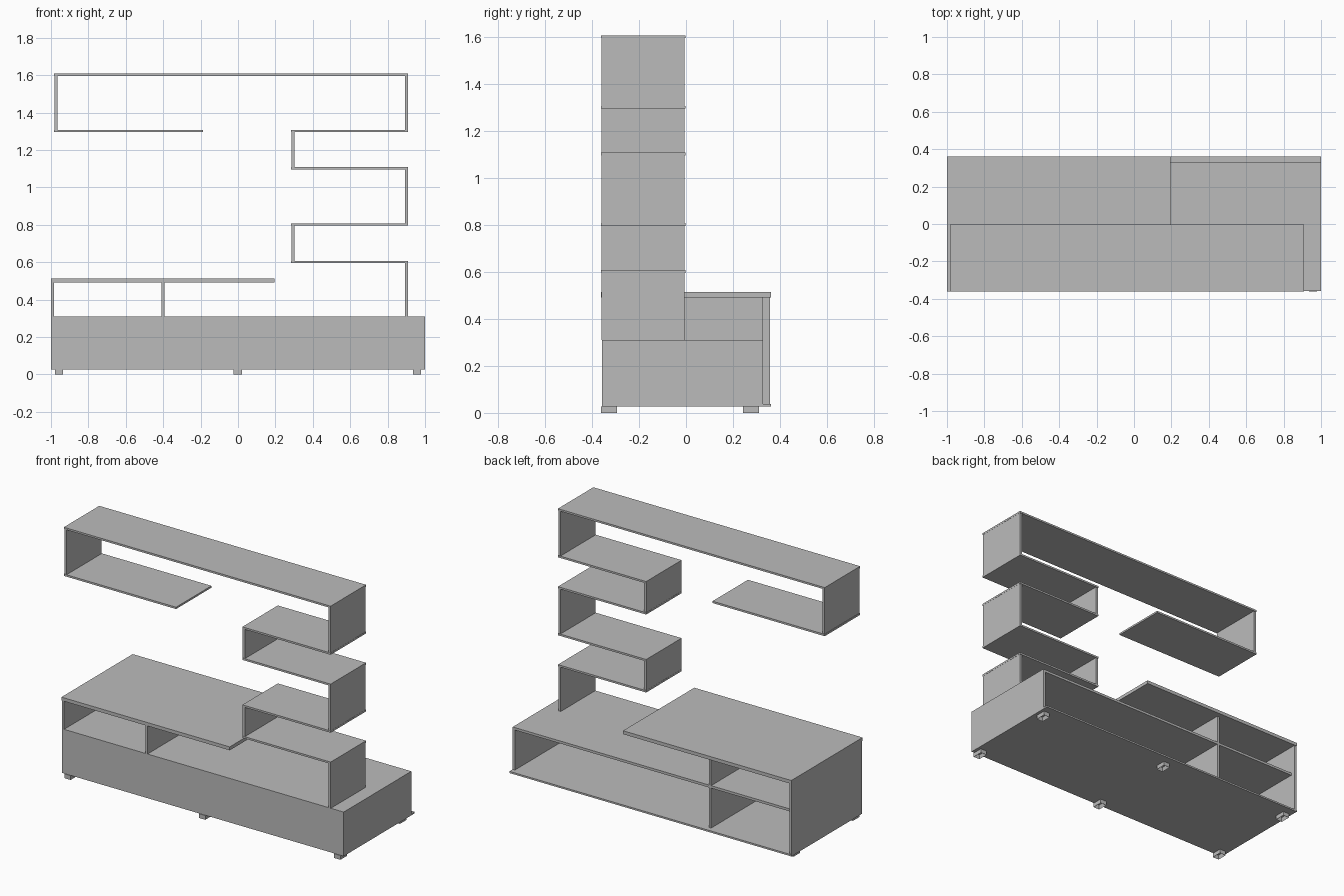
import bpy
import bmesh

cube = bpy.data.objects.get("Cube")
if cube:
    bpy.data.objects.remove(cube, do_unlink=True)

grey = bpy.data.materials.new("light_grey")
grey.use_nodes = True
COLOR = (0.5, 0.5, 0.5, 1)
grey.diffuse_color = COLOR
grey.node_tree.nodes["Principled BSDF"].inputs["Base Color"].default_value = COLOR


def finish(name, bm):
    mesh = bpy.data.meshes.new(name)
    bmesh.ops.recalc_face_normals(bm, faces=bm.faces)
    bm.to_mesh(mesh)
    bm.free()
    mesh.materials.append(grey)
    obj = bpy.data.objects.new(name, mesh)
    bpy.context.collection.objects.link(obj)
    return obj


def board(name, x, y, z):
    """Box spanning the given (low, high) ranges."""
    bm = bmesh.new()
    bmesh.ops.create_cube(bm, size=1)
    for v in bm.verts:
        v.co = [r[0] if c < 0 else r[1] for c, r in zip(v.co, (x, y, z))]
    return finish(name, bm)


T = 0.016                      # upright thickness
FRONT, BACK, INNER = -0.361, 0.361, 0.328
FLOOR, PLATE, DECK = 0.027, 0.038, 0.31

# Low cabinet, open at the back
board("bottom_plate", (-1, 1), (FRONT + T, BACK), (FLOOR, PLATE))
board("front_panel", (-1, 1), (-0.357, -0.357 + T), (FLOOR, DECK))
board("cabinet_top", (-1 + T, 1), (-0.357 + T, INNER), (DECK - T, DECK))
board("right_end_panel", (1 - T, 1), (-0.357 + T, INNER), (PLATE, DECK - T))
board("left_end_panel", (-1, -1 + T), (-0.357 + T, 0.357), (PLATE, 0.492))
board("left_end_front_strip", (-1, -1 + T), (-0.357, -0.357 + T), (DECK, 0.492))
board("lower_divider", (-0.408, -0.392), (-0.357 + T, INNER), (PLATE, DECK - T))
board("upper_divider", (-0.408, -0.392), (-0.357, INNER), (DECK, 0.492))
board("raised_platform", (-1, 0.194), (FRONT, BACK), (0.492, 0.514))

# Zigzag shelving
SHELF_Y, POST_Y, H = (FRONT, -0.002), (FRONT + 0.002, -0.006), 0.012
LEFT, RIGHT = 0.284, 0.91
levels = [DECK, 0.608, 0.808, 1.108, 1.308, 1.608]
for i, (low, high) in enumerate(zip(levels, levels[1:])):
    x = RIGHT - T - 0.001 if i % 2 == 0 else LEFT + 0.001
    board(f"zigzag_post_{i + 1}", (x, x + T), POST_Y, (low, high - H))
    if i < 4:
        board(f"zigzag_shelf_{i + 1}", (LEFT, RIGHT), SHELF_Y, (high - H, high))

# Long top shelf in two lengths, with the hanging left bay
top = (levels[-1] - H, levels[-1])
board("top_shelf_long", (-0.983, 0.197), SHELF_Y, top)
board("top_shelf_short", (0.197, RIGHT), SHELF_Y, top)
board("hanging_post", (-0.98, -0.98 + T), POST_Y, (levels[4], top[0]))
board("hanging_shelf", (-0.983, -0.187), SHELF_Y, (levels[4] - H, levels[4]))


def foot(name, cx, cy):
    """Short hollow rectangular foot."""
    bm = bmesh.new()
    bmesh.ops.create_cube(bm, size=1)
    for v in bm.verts:
        v.co = (cx + v.co.x * 0.045, cy + v.co.y * 0.068, (v.co.z + 0.5) * FLOOR)
    bm.normal_update()
    base = [f for f in bm.faces if f.normal.z < -0.9]
    bmesh.ops.inset_region(bm, faces=base, thickness=0.009)
    for v in base[0].verts:
        v.co.z = FLOOR - 0.002
    finish(name, bm)


for side, cx in (("right", -0.957), ("middle", -0.002), ("left", 0.957)):
    for place, cy in (("front", -0.327), ("back", 0.276)):
        foot(f"{place}_{side}_foot", cx, cy)
